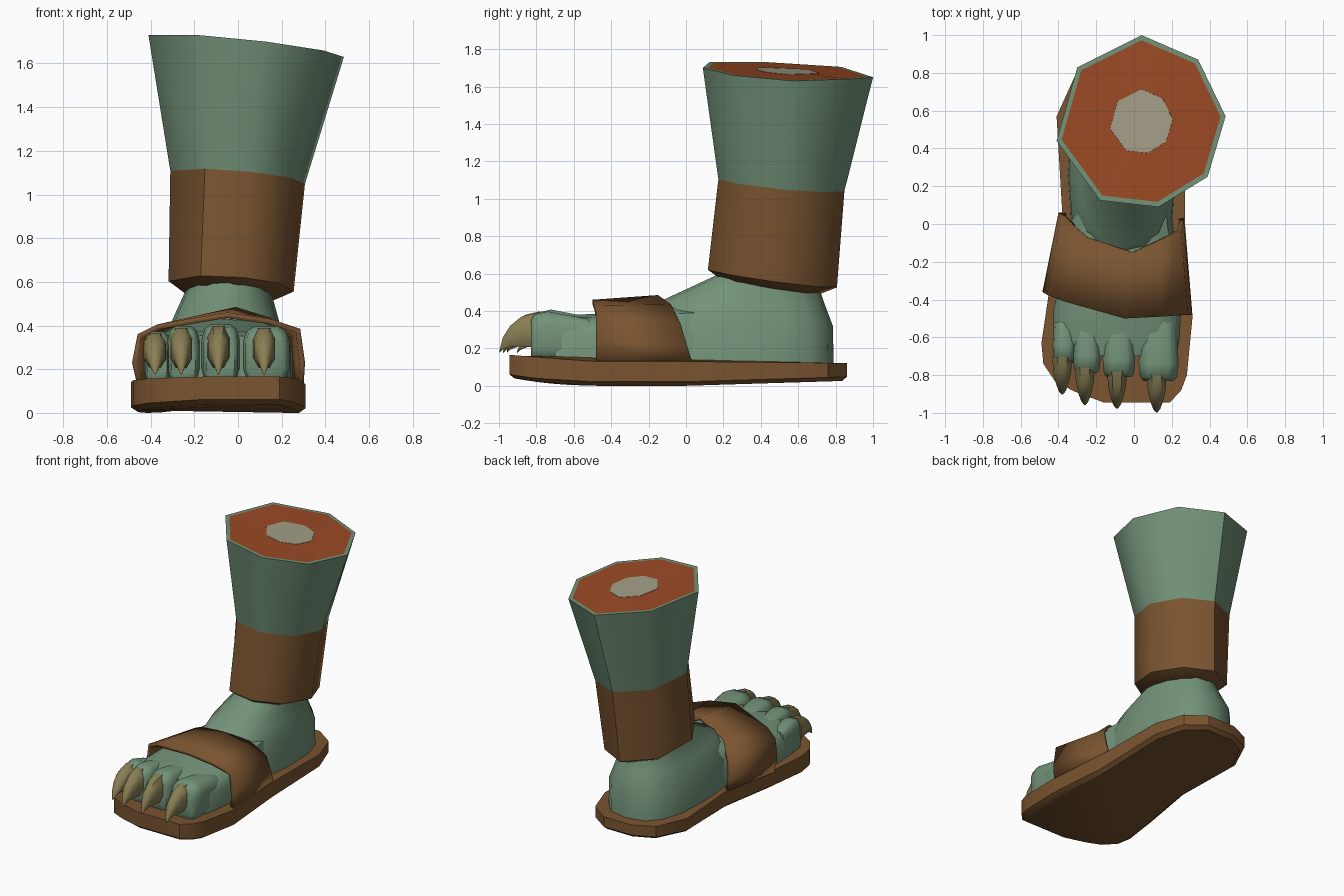
import bpy, bmesh, math

cube = bpy.data.objects.get("Cube")
if cube:
    bpy.data.objects.remove(cube, do_unlink=True)


def material(name, rgb):
    lin = [((c / 255 + 0.055) / 1.055) ** 2.4 for c in rgb] + [1.0]
    m = bpy.data.materials.new(name)
    m.use_nodes = True
    m.diffuse_color = lin
    m.node_tree.nodes["Principled BSDF"].inputs["Base Color"].default_value = lin
    return m


SKIN = material("green skin", (115, 147, 121))
LEATHER = material("brown leather", (122, 84, 48))
FLESH = material("red flesh", (156, 74, 37))
BONE = material("pale bone", (165, 160, 136))
CLAW = material("horn claw", (137, 127, 84))


def loft(name, rings, mats, bands=None, caps=(True, True), closed=True, angle=40):
    """Skin matching rings of points; bands gives a material index per step."""
    bm = bmesh.new()
    rows = [[bm.verts.new(p) for p in ring] for ring in rings]
    n = len(rows[0])
    for k, (a, b) in enumerate(zip(rows, rows[1:])):
        for i in range(n if closed else n - 1):
            j = (i + 1) % n
            f = bm.faces.new((a[i], a[j], b[j], b[i]))
            f.material_index = bands[k] if bands else 0
    if caps[0]:
        bm.faces.new(rows[0][::-1])
    if caps[1]:
        f = bm.faces.new(rows[-1])
        f.material_index = bands[-1] if bands else 0
    bmesh.ops.recalc_face_normals(bm, faces=bm.faces)
    me = bpy.data.meshes.new(name)
    bm.to_mesh(me)
    bm.free()
    for m in mats:
        me.materials.append(m)
    ob = bpy.data.objects.new(name, me)
    bpy.context.collection.objects.link(ob)
    bpy.ops.object.select_all(action='DESELECT')
    ob.select_set(True)
    bpy.context.view_layer.objects.active = ob
    bpy.ops.object.shade_smooth_by_angle(angle=math.radians(angle))
    return ob


# Leg: uneven octagon, tilted rings, cut surface on top
RIM = [(0.04, 1.0, 1.65), (0.34, 0.87, 1.64), (0.485, 0.57, 1.63), (0.39, 0.25, 1.66),
       (0.13, 0.09, 1.70), (-0.18, 0.125, 1.73), (-0.41, 0.44, 1.73), (-0.30, 0.83, 1.705)]
CX, CY, CZ = 0.04, 0.545, 1.682


def rim_scaled(s):
    return [(CX + (x - CX) * s, CY + (y - CY) * s, CZ + (z - CZ) * s) for x, y, z in RIM]


def leg_ring(cx, cy, rx, ry, z, tx, ty):
    ring = []
    for x, y, _ in RIM:
        u, v = (x - CX) / 0.45, (y - CY) / 0.455
        ring.append((cx + u * rx, cy + v * ry, z - tx * u * rx - ty * v * ry))
    return ring


cuff_top = leg_ring(0, 0.51, 0.31, 0.337, 1.075, 0.08, 0.10)
cuff_low = leg_ring(-0.03, 0.462, 0.288, 0.345, 0.575, 0.06, 0.14)
cuff_lip = leg_ring(-0.04, 0.45, 0.215, 0.27, 0.535, 0.06, 0.16)
loft("lower_leg", [cuff_top, RIM, rim_scaled(0.94), rim_scaled(0.37)],
     [SKIN, FLESH, BONE], bands=[0, 0, 1, 2], caps=(False, False), angle=50)
# Bone disc closes the cut
loft("leg_bone", [rim_scaled(0.371), [(x, y, z + 0.002) for x, y, z in rim_scaled(0.37)]],
     [BONE], angle=30)
loft("ankle_cuff", [cuff_top, cuff_low, cuff_lip], [LEATHER], caps=(False, True), angle=50)


# Heel and ankle: horizontal rings (z, front, back, min x, max x, tilt)
def oval(z, y0, y1, x0, x1, power, tilt, n=16):
    ring = []
    for i in range(n):
        a = 2 * math.pi * i / n
        c, s = math.cos(a), math.sin(a)
        u = math.copysign(abs(c) ** power, c)
        v = math.copysign(abs(s) ** power, s)
        ring.append(((x0 + x1) / 2 + u * (x1 - x0) / 2,
                     (y0 + y1) / 2 + v * (y1 - y0) / 2, z - tilt * v))
    return ring


loft("heel_and_ankle", [oval(0.11, -0.25, 0.79, -0.35, 0.22, 0.75, 0),
                        oval(0.32, -0.22, 0.785, -0.345, 0.215, 0.75, 0),
                        oval(0.45, -0.12, 0.74, -0.29, 0.18, 0.85, 0.01),
                        oval(0.56, 0.16, 0.71, -0.24, 0.15, 1.0, 0.03),
                        oval(0.66, 0.19, 0.71, -0.23, 0.15, 1.0, 0.03)], [SKIN], angle=60)


# Forefoot: upright sections along the foot
def section(y, x0, x1, top):
    m = (x0 + x1) / 2
    return [(x0, y, 0.11), (x0, y, 0.28), (x0 + 0.03, y, top - 0.06), (x0 + 0.12, y, top - 0.015),
            (m, y, top), (x1 - 0.12, y, top - 0.015), (x1 - 0.03, y, top - 0.05),
            (x1, y, 0.28), (x1, y, 0.11)]


loft("forefoot", [section(0.05, -0.33, 0.20, 0.44), section(-0.2, -0.37, 0.23, 0.43),
                  section(-0.45, -0.425, 0.25, 0.385), section(-0.62, -0.425, 0.24, 0.38),
                  section(-0.70, -0.40, 0.225, 0.36)], [SKIN], angle=50)


# Toes and claws: (centre x, half width, tip y, top z)
def block(cx, y, w, z0, z1, power, n=12):
    ring = []
    for i in range(n):
        a = 2 * math.pi * (i + 0.5) / n
        c, s = math.cos(a), math.sin(a)
        ring.append((cx + w * math.copysign(abs(c) ** power, c), y,
                     (z0 + z1) / 2 + (z1 - z0) / 2 * math.copysign(abs(s) ** power, s)))
    return ring


TOES = [("outer", -0.37, 0.062, -0.735, 0.375), ("second", -0.25, 0.075, -0.79, 0.40),
        ("third", -0.08, 0.088, -0.81, 0.41), ("big", 0.13, 0.108, -0.83, 0.40)]
for name, cx, w, y, top in TOES:
    loft(name + "_toe", [block(cx, -0.52, w * 0.9, 0.13, top - 0.04, 0.55),
                         block(cx, y + 0.09, w, 0.13, top, 0.55),
                         block(cx, y + 0.02, w * 0.92, 0.13, top - 0.015, 0.55),
                         block(cx, y, w * 0.75, 0.15, top - 0.05, 0.55)], [SKIN], angle=50)
    k = cx - 0.01
    loft(name + "_claw", [block(k, y + 0.03, 0.056, 0.20, top - 0.005, 0.8, 8),
                          block(k, y - 0.05, 0.05, 0.205, top - 0.025, 0.8, 8),
                          block(k, y - 0.11, 0.036, 0.205, top - 0.075, 0.9, 8),
                          block(k, y - 0.15, 0.02, 0.19, top - 0.14, 1, 8),
                          block(k, y - 0.168, 0.004, 0.175, 0.185, 1, 8)], [CLAW], angle=50)

# Sole: outline raised at the toes, with a bevelled underside
OUTLINE = [(-0.41, 0.57), (-0.38, 0.06), (-0.45, -0.36), (-0.49, -0.63), (-0.48, -0.74),
           (-0.42, -0.83), (-0.32, -0.885), (-0.16, -0.945), (0.19, -0.945), (0.25, -0.88),
           (0.28, -0.80), (0.31, -0.49), (0.27, 0.0), (0.27, 0.55), (0.20, 0.76),
           (0.06, 0.86), (-0.16, 0.86), (-0.31, 0.79)]


def sole_top(y):
    return 0.13 + max(0, -0.5 - y) * 0.08 - max(0, y) * 0.01


def sole_base(y):
    return max(0, -0.5 - y) ** 2 * 0.2 + max(0, y) * 0.03


loft("sandal_sole", [[(-0.07 + (x + 0.07) * 0.92, y * 0.97, sole_base(y)) for x, y in OUTLINE],
                     [(x, y, sole_base(y) + 0.022) for x, y in OUTLINE],
                     [(x, y, sole_top(y)) for x, y in OUTLINE]], [LEATHER], angle=35)

# Strap over the instep
front = [(-0.46, -0.36, 0.12), (-0.485, -0.36, 0.23), (-0.46, -0.375, 0.36),
         (-0.37, -0.41, 0.405), (-0.05, -0.50, 0.46), (0.15, -0.49, 0.43),
         (0.285, -0.48, 0.385), (0.307, -0.48, 0.23), (0.30, -0.48, 0.12)]
back = [(-0.38, 0.06, 0.12), (-0.40, 0.06, 0.20), (-0.385, 0.05, 0.335),
        (-0.25, -0.07, 0.425), (-0.01, -0.15, 0.485), (0.15, -0.08, 0.435),
        (0.25, -0.03, 0.335), (0.265, 0.01, 0.20), (0.262, 0.035, 0.12)]
strap = loft("instep_strap", [front, back], [LEATHER], caps=(False, False), closed=False, angle=35)
# Make the sheet face outward so its thickness grows inward
if strap.data.polygons[4].normal.z < 0:
    strap.data.flip_normals()
solid = strap.modifiers.new("thickness", 'SOLIDIFY')
solid.thickness = 0.025
solid.offset = -1
